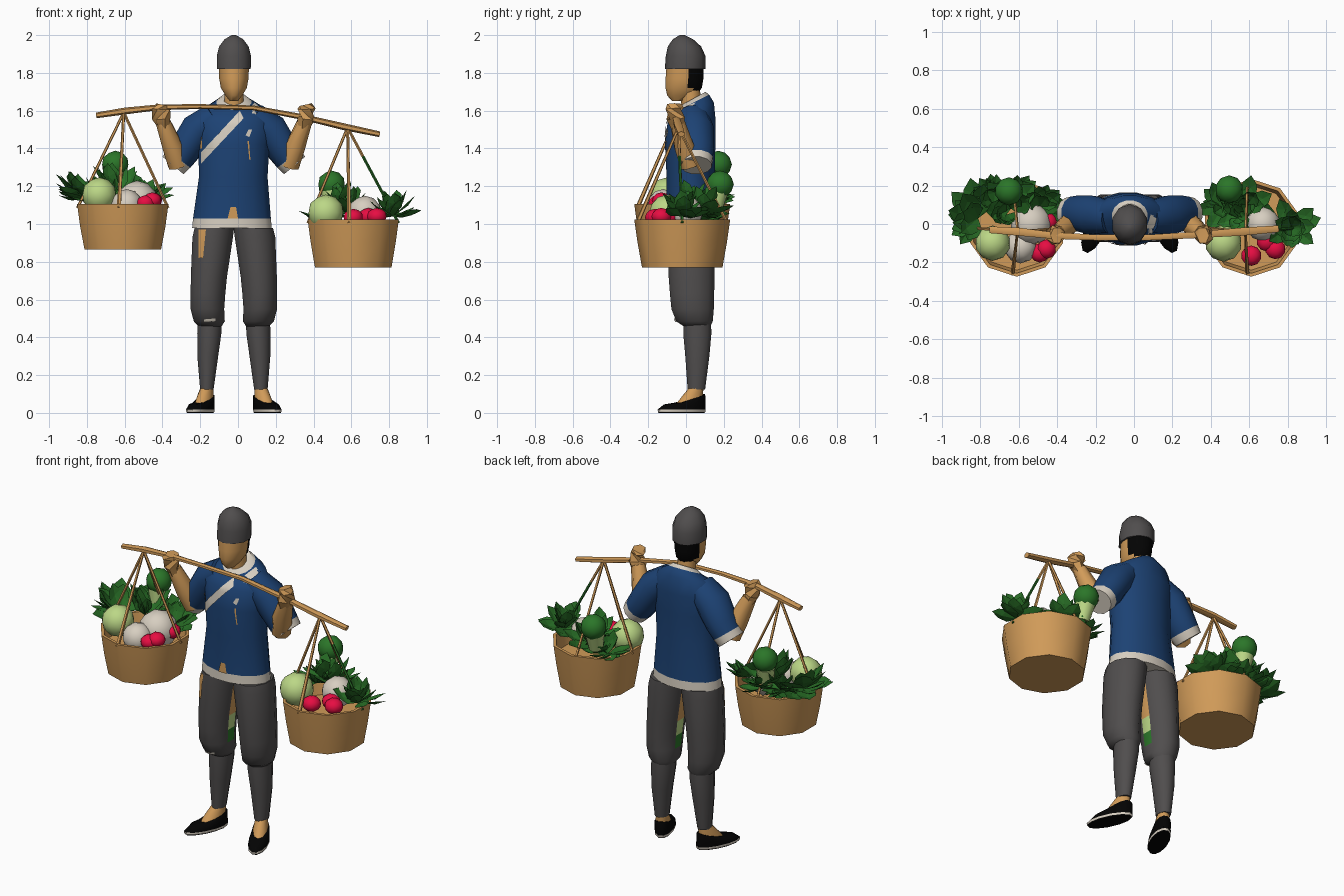
import bpy, bmesh, math, random
from mathutils import Vector, Matrix
from mathutils.bvhtree import BVHTree

cube = bpy.data.objects.get("Cube")
if cube:
    bpy.data.objects.remove(cube, do_unlink=True)
random.seed(4)

COLOURS = {
    "blue_cloth": (0.012, 0.055, 0.175), "grey_cloth": (0.08, 0.075, 0.075),
    "tan": (0.64, 0.33, 0.1), "black": (0.001, 0.001, 0.001),
    "off_white": (0.68, 0.62, 0.53), "red": (0.8, 0.004, 0.055),
    "dark_green": (0.02, 0.145, 0.018), "mid_green": (0.024, 0.18, 0.022),
    "pale_green": (0.5, 0.68, 0.24)}
MATS = {}
for key, rgb in COLOURS.items():
    m = bpy.data.materials.new(key)
    m.use_nodes = True
    m.diffuse_color = (*rgb, 1)
    m.node_tree.nodes["Principled BSDF"].inputs["Base Color"].default_value = (*rgb, 1)
    MATS[key] = m
MID = -0.022  # the figure's own centre line


def finish(name, bm, mats, angle=50, closed=True):
    if closed:
        bmesh.ops.recalc_face_normals(bm, faces=bm.faces)
    me = bpy.data.meshes.new(name)
    bm.to_mesh(me)
    bm.free()
    for k in mats:
        me.materials.append(MATS[k])
    if angle:
        me.shade_smooth()
        me.set_sharp_from_angle(angle=math.radians(angle))
    ob = bpy.data.objects.new(name, me)
    bpy.context.collection.objects.link(ob)
    return ob


def ring(z, cx, rx, cy, ry, n=16, tilt=0.0):
    pts = []
    for i in range(n):
        a = 2 * math.pi * (i + 0.5) / n
        y = ry * math.sin(a)
        pts.append(Vector((cx + rx * math.cos(a), cy + y, z + tilt * y)))
    return pts


def loft(name, rings, bands, angle=50, rule=None):
    """Skin closed rings; bands is one colour or one per band, rule may override by face centre."""
    if isinstance(bands, str):
        bands = [bands] * (len(rings) - 1)
    mats = list(dict.fromkeys(bands))
    bm = bmesh.new()
    vs = [[bm.verts.new(p) for p in r] for r in rings]
    n = len(rings[0])
    for lo, hi, band in zip(vs, vs[1:], bands):
        for i in range(n):
            j = (i + 1) % n
            f = bm.faces.new((lo[i], lo[j], hi[j], hi[i]))
            colour = (rule and rule(f.calc_center_median())) or band
            if colour not in mats:
                mats.append(colour)
            f.material_index = mats.index(colour)
    bm.faces.new(vs[0]).material_index = mats.index(bands[0])
    bm.faces.new(vs[-1]).material_index = mats.index(bands[-1])
    return finish(name, bm, mats, angle)


def limb(name, pts, radii, bands, n=10, flat=1.0):
    pts = [Vector(p) for p in pts]
    rings = []
    for i, (p, r) in enumerate(zip(pts, radii)):
        d = pts[min(i + 1, len(pts) - 1)] - pts[max(i - 1, 0)]
        q = d.to_track_quat('Z', 'Y')
        rings.append([p + q @ v for v in ring(0, 0, r, 0, r * flat, n)])
    return loft(name, rings, bands)


def ball(name, centre, r, mat, squash=1.0):
    bm = bmesh.new()
    bmesh.ops.create_icosphere(bm, subdivisions=2, radius=r)
    bmesh.ops.scale(bm, vec=(1, 1, squash), verts=bm.verts)
    bmesh.ops.translate(bm, vec=centre, verts=bm.verts)
    return finish(name, bm, [mat])


def patch(name, target, corners, mat, nu=18, nv=4):
    """Thin plate laid on the front of target, given four x-z corners."""
    tree = BVHTree.FromPolygons([v.co for v in target.data.vertices],
                                [p.vertices[:] for p in target.data.polygons])
    a, b, c, d = [Vector(k) for k in corners]
    bm = bmesh.new()
    grid = []
    for i in range(nu + 1):
        row = []
        for j in range(nv + 1):
            p = a.lerp(b, i / nu).lerp(d.lerp(c, i / nu), j / nv)
            hit = tree.ray_cast(Vector((p.x, -1, p.y)), Vector((0, 1, 0)))[0]
            if hit is None:
                hit = tree.find_nearest(Vector((p.x, -0.1, p.y)))[0]
            row.append(bm.verts.new(hit + Vector((0, -0.007, 0))))
        grid.append(row)
    for r, s in zip(grid, grid[1:]):
        for j in range(nv):
            bm.faces.new((r[j], s[j], s[j + 1], r[j + 1]))
    ob = finish(name, bm, [mat])
    if ob.data.polygons[0].normal.y > 0:
        ob.data.flip_normals()


def leaves(name, centre, count, length, rise, spread=(0, 360), mat="dark_green"):
    """Fan of pointed leaves, each folded along its midrib."""
    bm = bmesh.new()
    c = Vector(centre)
    for i in range(count):
        a = math.radians(spread[0] + (spread[1] - spread[0]) * (i + random.random() * 0.6) / count)
        e = math.radians(random.uniform(*rise))
        out = Vector((math.cos(a) * math.cos(e), math.sin(a) * math.cos(e), math.sin(e)))
        side = Vector((-math.sin(a), math.cos(a), random.uniform(-0.5, 0.5)))
        up = out.cross(side)
        L = length * random.uniform(0.75, 1.1)
        w = L * 0.27
        base = bm.verts.new(c)
        mid = bm.verts.new(c + out * L * 0.6 - up * w * 0.3)
        tip = bm.verts.new(c + out * L)
        for s in (-1, 1):
            k1 = bm.verts.new(c + out * L * 0.4 + side * w * s)
            k2 = bm.verts.new(c + out * L * 0.75 + side * w * 0.8 * s)
            for f in ((base, mid, k1), (k1, mid, k2), (k2, mid, tip)):
                bm.faces.new(f if s > 0 else f[::-1])
    finish(name, bm, [mat], angle=0, closed=False)


# Shirt with white hem and collar
shirt = loft("shirt", [
    ring(0.978, -0.032, 0.215, 0.03, 0.137), ring(1.03, -0.032, 0.21, 0.03, 0.135),
    ring(1.25, -0.025, 0.185, 0.025, 0.13), ring(1.42, MID, 0.192, 0.022, 0.136),
    ring(1.54, MID, 0.208, 0.03, 0.13), ring(1.61, MID, 0.165, 0.04, 0.11, tilt=0.3),
    ring(1.645, MID, 0.094, 0.042, 0.082, tilt=0.5), ring(1.665, MID, 0.068, 0.04, 0.064, tilt=0.55)],
    ["off_white"] + ["blue_cloth"] * 5 + ["off_white"])
patch("shirt_sash", shirt, [(0.01, 1.6), (-0.195, 1.38), (-0.195, 1.32), (0.03, 1.56)], "off_white")
patch("shirt_lapel", shirt, [(0.06, 1.61), (0.1, 1.66), (0.14, 1.62), (0.1, 1.6)], "off_white", 6)
patch("shirt_knot", shirt, [(0.04, 1.47), (0.055, 1.5), (0.075, 1.5), (0.06, 1.46)], "off_white", 2)
patch("shirt_tie", shirt, [(0.05, 1.44), (0.06, 1.34), (0.066, 1.34), (0.058, 1.44)], "tan", 4, 1)
patch("shirt_mend", shirt, [(-0.055, 1.03), (-0.04, 1.09), (-0.01, 1.09), (0, 1.03)], "tan", 4)
patch("side_mend", shirt, [(-0.205, 1.5), (-0.2, 1.4), (-0.19, 1.4), (-0.195, 1.5)], "tan", 4, 1)

# Neck, and head with hair coloured on the back
limb("neck", [(MID, 0.035, 1.58), (MID, 0.02, 1.72)], [0.055, 0.052], "tan")
loft("head", [
    ring(1.652, MID, 0.022, -0.04, 0.035), ring(1.68, MID, 0.045, -0.025, 0.076),
    ring(1.72, MID, 0.07, -0.012, 0.098), ring(1.77, MID, 0.079, -0.008, 0.102),
    ring(1.84, MID, 0.082, -0.005, 0.1)],
    "tan", rule=lambda c: "black" if c.z > 1.69 and c.y > 0.02 or c.z > 1.78 and -0.035 < c.y < -0.01 else None)
loft("cap", [
    ring(1.82, MID, 0.094, -0.005, 0.107, 10), ring(1.89, MID, 0.095, -0.002, 0.105, 10),
    ring(1.94, MID, 0.082, -0.008, 0.088, 10), ring(1.978, MID, 0.052, -0.016, 0.054, 10),
    ring(2.0, MID, 0.012, -0.02, 0.014, 10)], "grey_cloth")


def inner_mend(c):
    if abs(c.y - 0.033) < 0.012 and abs(c.x - MID) < 0.09 and c.z > 0.52:
        return "tan" if c.z > 0.72 else "pale_green" if c.z > 0.64 else "mid_green"


# Arms and legs, one pass per side
for s, side in ((-1, "right"), (1, "left")):
    X = lambda d: MID + s * d
    limb(side + "_sleeve", [(X(0.1), 0.035, 1.57), (X(0.19), 0.045, 1.5), (X(0.258), 0.055, 1.395),
                            (X(0.293), 0.055, 1.345), (X(0.322), 0.055, 1.31)],
         [0.085, 0.104, 0.096, 0.09, 0.083], ["blue_cloth"] * 3 + ["off_white"], 12, 0.9)
    limb(side + "_forearm", [(X(0.295), 0.025, 1.31), (X(0.325), -0.01, 1.41), (X(0.375), -0.045, 1.54)],
         [0.056, 0.056, 0.04], "tan", 8)
    limb(side + "_hand", [(X(0.37), -0.045, 1.51), (X(0.385), -0.055, 1.56), (X(0.385), -0.06, 1.61),
                          (X(0.38), -0.06, 1.632)], [0.038, 0.056, 0.055, 0.045], "tan", 6, 0.75)
    trousers = loft(side + "_trouser", [
        ring(0.455, X(0.125), 0.06, 0.06, 0.07, 12), ring(0.485, X(0.13), 0.085, 0.045, 0.1, 12),
        ring(0.55, X(0.14), 0.092, 0.035, 0.116, 12), ring(0.63, X(0.137), 0.095, 0.032, 0.121, 12),
        ring(0.72, X(0.132), 0.099, 0.03, 0.126, 12), ring(0.93, X(0.112), 0.111, 0.03, 0.128, 12),
        ring(0.98, X(0.103), 0.108, 0.03, 0.125, 12)], "grey_cloth", rule=inner_mend)
    if s < 0:
        patch("trouser_mend", trousers, [(-0.21, 0.97), (-0.21, 0.82), (-0.185, 0.82), (-0.17, 0.97)], "tan", 4)
        patch("knee_mend", trousers, [(-0.18, 0.495), (-0.12, 0.5), (-0.12, 0.485), (-0.18, 0.48)], "off_white", 4)
    loft(side + "_legging", [
        ring(0.125, X(0.143), 0.037, 0.055, 0.048, 12), ring(0.3, X(0.138), 0.057, 0.06, 0.066, 12),
        ring(0.42, X(0.13), 0.066, 0.06, 0.077, 12), ring(0.49, X(0.128), 0.066, 0.06, 0.075, 12)],
        "grey_cloth")
    # Bare instep showing above a slip-on shoe that turns outward
    turn = Matrix.Translation((X(0.145), 0.05, 0)) @ Matrix.Rotation(s * 0.42, 4, 'Z')
    foot = [ring(0.05, 0, 0.042, -0.035, 0.075, 10), ring(0.085, 0, 0.041, -0.018, 0.062, 10),
            ring(0.13, 0, 0.034, 0.003, 0.042, 10)]
    shoe = [ring(0, 0, 0.05, -0.08, 0.132, 12), ring(0.006, 0, 0.054, -0.08, 0.136, 12),
            ring(0.018, 0, 0.055, -0.08, 0.138, 12),
            ring(0.045, 0, 0.053, -0.062, 0.118, 12), ring(0.072, 0, 0.048, -0.025, 0.08, 12, 0.25),
            ring(0.08, 0, 0.044, -0.015, 0.066, 12, 0.3)]
    loft(side + "_foot", [[turn @ p for p in r] for r in foot], "tan")
    loft(side + "_shoe", [[turn @ p for p in r] for r in shoe], ["black", "off_white"] + ["black"] * 3)

# Carrying pole
limb("pole", [(-0.75, -0.03, 1.575), (-0.6, -0.04, 1.598), (-0.42, -0.06, 1.618), (-0.2, -0.07, 1.622),
              (0.08, -0.07, 1.615), (0.35, -0.055, 1.565), (0.56, -0.04, 1.515), (0.75, -0.025, 1.475)],
     [0.02, 0.024, 0.02, 0.017, 0.017, 0.02, 0.024, 0.02], "tan", 6, 0.75)

# Baskets with hanging cords, the outermost left cord wrapped in green
for side, cx, top, depth, apex in (("right", -0.61, 1.105, 0.24, (-0.605, -0.04, 1.59)),
                                   ("left", 0.61, 1.025, 0.255, (0.58, -0.04, 1.51))):
    cy = -0.02
    rows = [(depth, 0.213), (0.12, 0.237), (0, 0.254), (0, 0.236), (0.09, 0.22)]
    loft(side + "_basket", [ring(top - d, cx, r, cy, r, 10) for d, r in rows], "tan")
    for i, (dx, dy) in enumerate(((0, -1), (1, 0), (0, 1), (-1, 0))):
        foot = Vector((cx + dx * 0.24 - abs(dy) * 0.02, cy + dy * 0.238, top - 0.02))
        wrap = "dark_green" if side == "left" and i == 1 else "tan"
        limb(f"{side}_cord_{i}", [apex, Vector(apex).lerp(foot, 0.3), foot],
             [0.008, 0.008, 0.008 if i else 0.012], ["tan", wrap], 5)

# Vegetables in the right basket
ball("right_melon", (-0.735, -0.1, 1.155), 0.092, "pale_green")
ball("right_turnip_big", (-0.535, 0.0, 1.12), 0.11, "off_white")
ball("right_turnip_small", (-0.59, -0.12, 1.1), 0.085, "off_white")
ball("right_cabbage_head", (-0.65, 0.17, 1.315), 0.073, "mid_green")
limb("right_cabbage_stalk", [(-0.645, 0.15, 1.17), (-0.65, 0.165, 1.27)], [0.04, 0.056], "pale_green")
for i, p in enumerate(((-0.455, -0.13, 1.125), (-0.45, 0.01, 1.125), (-0.49, -0.15, 1.11))):
    ball(f"right_radish_{i}", p, 0.05, "red", 0.85)
for i, (p, n, length, spread, rise) in enumerate((
        ((-0.81, 0.03, 1.13), 18, 0.2, (70, 250), (0, 70)), ((-0.72, 0.12, 1.13), 16, 0.16, (20, 200), (0, 60)),
        ((-0.64, 0.08, 1.15), 10, 0.19, (0, 200), (25, 70)), ((-0.49, 0.09, 1.13), 16, 0.16, (-40, 170), (0, 70)),
        ((-0.66, 0.05, 1.15), 7, 0.17, (150, 330), (60, 80)), ((-0.62, 0.14, 1.12), 14, 0.13, (10, 170), (0, 70)))):
    leaves(f"right_leaves_{i}", p, n, length, rise, spread, "mid_green" if i == 2 else "dark_green")

# Vegetables in the left basket
ball("left_melon", (0.465, -0.1, 1.06), 0.096, "pale_green")
ball("left_turnip", (0.67, 0.0, 1.06), 0.09, "off_white")
ball("left_cabbage_head", (0.495, 0.18, 1.21), 0.073, "mid_green")
limb("left_cabbage_stalk", [(0.5, 0.15, 1.07), (0.495, 0.17, 1.17)], [0.04, 0.056], "pale_green")
for i, p in enumerate(((0.61, -0.165, 1.035), (0.735, -0.13, 1.04), (0.69, -0.09, 1.04))):
    ball(f"left_radish_{i}", p, 0.053, "red", 0.85)
leaves("left_leaf_star", (0.82, -0.02, 1.04), 26, 0.15, (0, 70))
for i, (p, n, length) in enumerate((((0.46, 0.09, 1.02), 14, 0.14), ((0.58, 0.09, 1.05), 14, 0.16),
                                    ((0.54, 0.03, 1.1), 8, 0.14), ((0.5, 0.13, 1.03), 12, 0.11))):
    leaves(f"left_leaves_{i}", p, n, length, (10, 75), mat="mid_green" if i == 2 else "dark_green")
